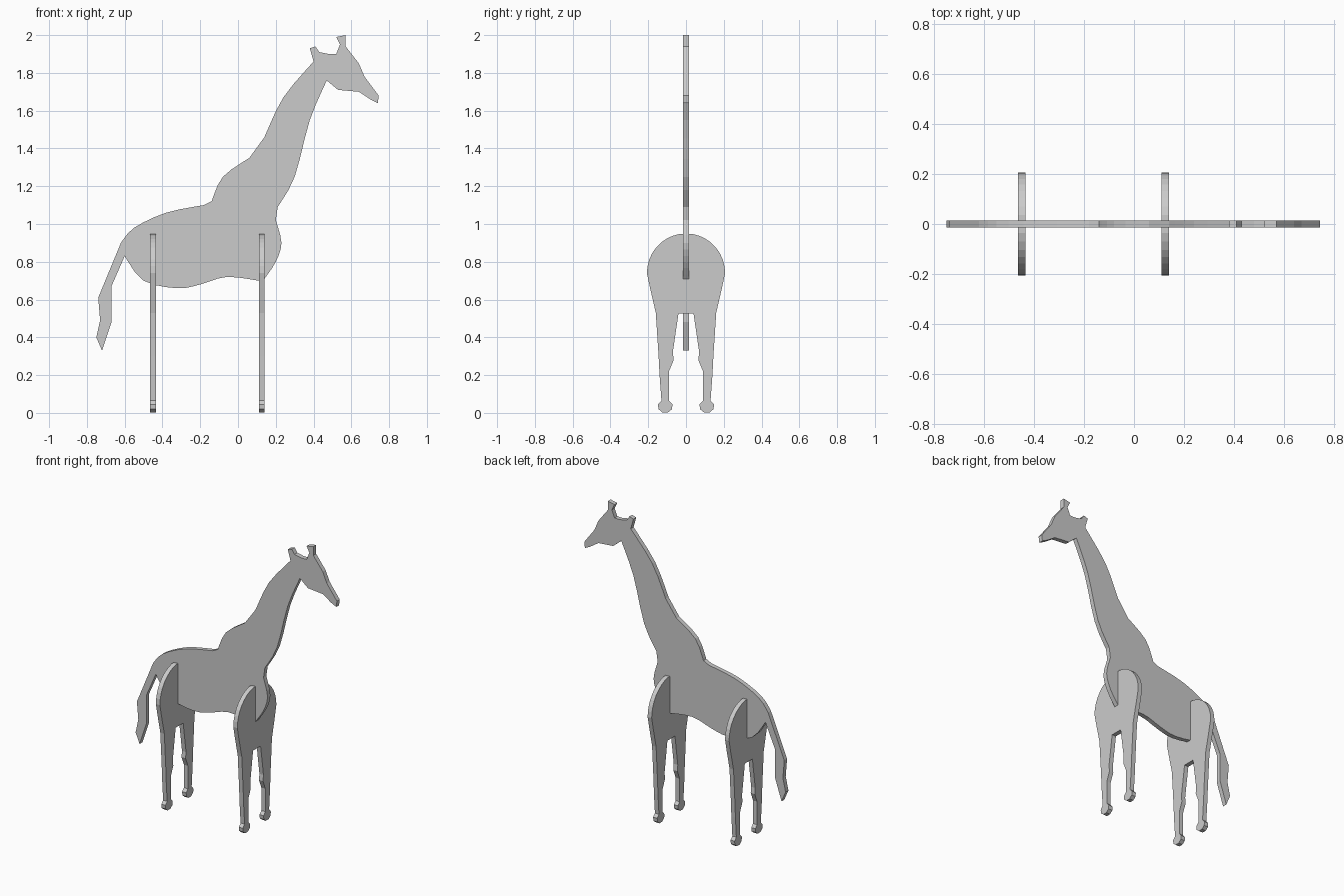
import bpy
import bmesh
from math import cos, sin, radians
from mathutils import Vector
from mathutils.geometry import interpolate_bezier

THICKNESS = 0.03

default_cube = bpy.data.objects.get("Cube")
if default_cube:
    bpy.data.objects.remove(default_cube, do_unlink=True)

# Single plain sheet colour
sheet_grey = bpy.data.materials.new("sheet_grey")
sheet_grey.use_nodes = True
grey = (0.6, 0.6, 0.6, 1)
sheet_grey.diffuse_color = grey
sheet_grey.node_tree.nodes["Principled BSDF"].inputs["Base Color"].default_value = grey


def curve(*points, steps=4):
    """Smooth path that passes through every given point."""
    knots = [Vector(point).to_3d() for point in points]
    path = [knots[0]]
    for index, (start, end) in enumerate(zip(knots, knots[1:])):
        before = knots[max(index - 1, 0)]
        after = knots[min(index + 2, len(knots) - 1)]
        handle_a = start + (end - before) / 6
        handle_b = end - (after - start) / 6
        path += interpolate_bezier(start, handle_a, handle_b, end, steps)[1:]
    return [(point.x, point.y) for point in path]


def arc(centre, radii, first, last, steps):
    """Part of an ellipse, with its angles given in degrees."""
    path = []
    for step in range(steps + 1):
        angle = radians(first + (last - first) * step / steps)
        path.append((centre[0] + radii[0] * cos(angle),
                     centre[1] + radii[1] * sin(angle)))
    return path


def cut_sheet(name, outline, across, normal, location):
    """Extrude a closed flat outline into a board centred on its own plane."""
    across, normal, up = Vector(across), Vector(normal), Vector((0, 0, 1))
    bm = bmesh.new()
    corners = [across * u + up * v - normal * THICKNESS / 2 for u, v in outline]
    sheet = bm.faces.new([bm.verts.new(corner) for corner in corners])
    extruded = bmesh.ops.extrude_face_region(bm, geom=[sheet])["geom"]
    moved = [item for item in extruded if isinstance(item, bmesh.types.BMVert)]
    bmesh.ops.translate(bm, verts=moved, vec=normal * THICKNESS)
    bmesh.ops.recalc_face_normals(bm, faces=bm.faces)
    mesh = bpy.data.meshes.new(name)
    bm.to_mesh(mesh)
    bm.free()
    mesh.materials.append(sheet_grey)
    board = bpy.data.objects.new(name, mesh)
    board.location = location
    bpy.context.collection.objects.link(board)


# Body silhouette, running clockwise from the tip of the tail
tail_outer = [(-.72, .33), (-.75, .4), (-.73, .49), (-.74, .61)]
back = curve((-.62, .9), (-.55, .98), (-.38, 1.06), (-.18, 1.1))
withers = curve((-.14, 1.12), (-.08, 1.25), (.06, 1.35))
nape = curve((.14, 1.46), (.24, 1.67), (.4, 1.86))
rear_horn = [(.38, 1.93), (.41, 1.94), (.43, 1.91)]
front_horn = [(.48, 1.9), (.52, 1.9), (.54, 1.95), (.52, 1.99), (.57, 2), (.57, 1.94)]
forehead = [(.64, 1.85), (.67, 1.78), (.745, 1.68)]
jaw = [(.74, 1.64), (.7, 1.66), (.64, 1.7), (.53, 1.71)]
throat = curve((.47, 1.76), (.38, 1.55), (.3, 1.25), (.21, 1.09))
chest = curve((.2, 1.02), (.23, .9), (.2, .8), (.14, .71))
belly = curve((.11, .7), (-.06, .72), (-.2, .68), (-.32, .66), (-.5, .7), (-.6, .83))
tail_inner = [(-.67, .67), (-.67, .48)]

body_outline = (tail_outer + back + withers + nape + rear_horn + front_horn
                + forehead + jaw + throat + chest + belly + tail_inner)
cut_sheet("body_board", body_outline, (1, 0, 0), (0, 1, 0), (0, 0, 0))

# Leg pair silhouette: one half from the rounded top round the hoof to the crotch
shoulder = arc((0, .74), (.207, .21), 80, 0, 8)
outer_leg = [(.19, .66), (.16, .53), (.145, .3), (.14, .2)]
hoof = arc((.11, .035), (.04, .035), 60, -240, 7)
inner_leg = [(.09, .22), (.065, .28), (.07, .32), (.04, .525)]
half_outline = shoulder + outer_leg + hoof + inner_leg
mirrored_half = [(-u, v) for u, v in reversed(half_outline)]
leg_outline = half_outline + mirrored_half

for name, x in (("rear_legs_board", -.45), ("front_legs_board", .125)):
    cut_sheet(name, leg_outline, (0, 1, 0), (1, 0, 0), (x, 0, 0))
